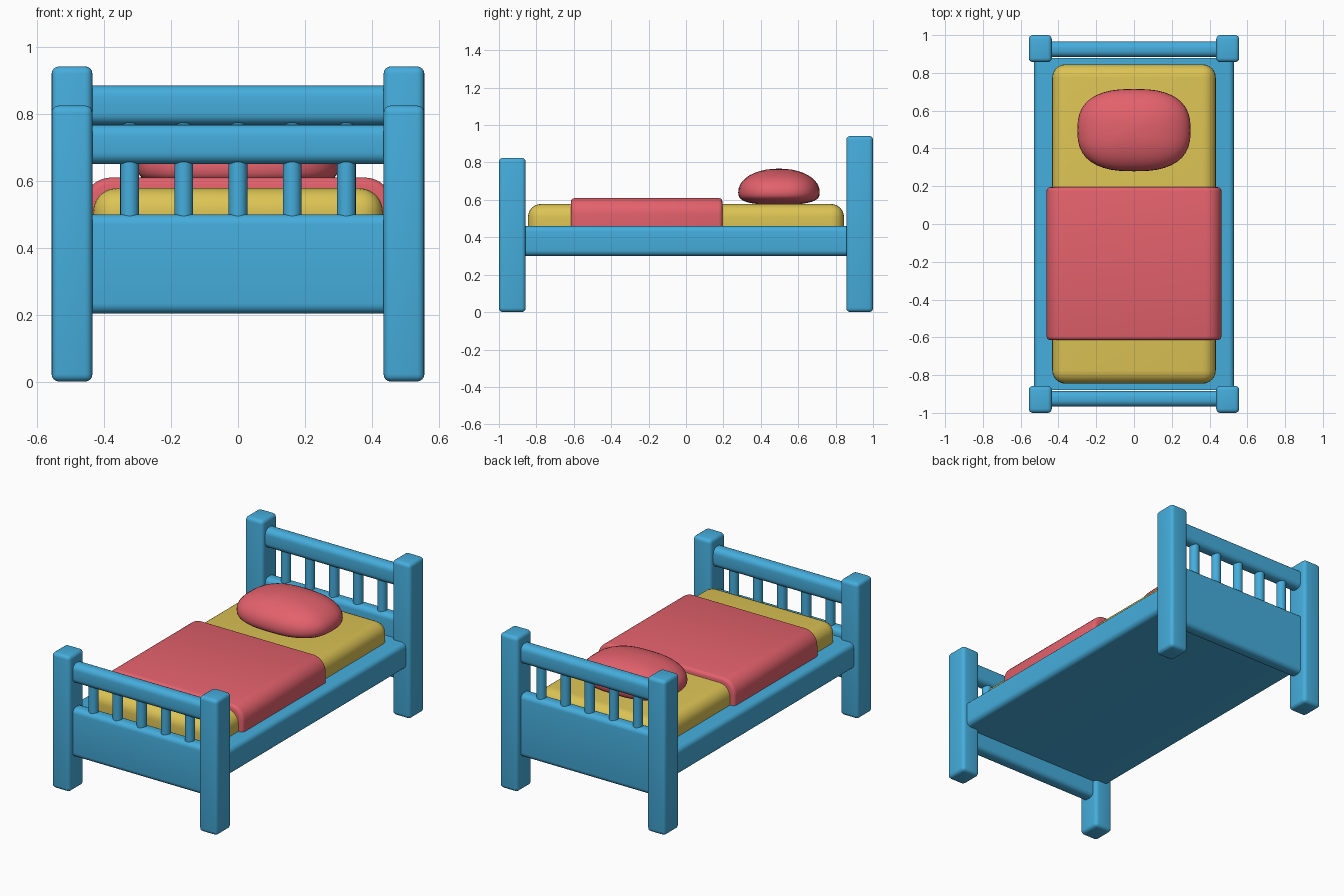
import bpy, bmesh, math

if "Cube" in bpy.data.objects:
    bpy.data.objects.remove(bpy.data.objects["Cube"])

def material(name, rgb):
    m = bpy.data.materials.new(name)
    m.diffuse_color = (*rgb, 1)
    m.use_nodes = True
    m.node_tree.nodes["Principled BSDF"].inputs["Base Color"].default_value = m.diffuse_color
    return m

BLUE = material("blue_paint", (0.06, 0.42, 0.72))
RED = material("red_fabric", (0.77, 0.12, 0.15))
YELLOW = material("yellow_fabric", (0.72, 0.55, 0.09))

def finish(bm, name, mat, angle=40):
    bmesh.ops.recalc_face_normals(bm, faces=bm.faces[:])
    me = bpy.data.meshes.new(name)
    bm.to_mesh(me)
    bm.free()
    ob = bpy.data.objects.new(name, me)
    bpy.context.collection.objects.link(ob)
    me.materials.append(mat)
    bpy.ops.object.select_all(action='DESELECT')
    ob.select_set(True)
    bpy.context.view_layer.objects.active = ob
    bpy.ops.object.shade_smooth_by_angle(angle=math.radians(angle))
    return ob

def bevel(bm, edges, r, seg):
    bmesh.ops.bevel(bm, geom=edges, offset=r, segments=seg, profile=0.5, affect='EDGES', clamp_overlap=True)

def box(name, mat, x, y, z, r=0.02, seg=4, axis=None, end_r=0):
    """Rounded box from ranges; axis limits the rounding to edges along that axis."""
    bm = bmesh.new()
    bmesh.ops.create_cube(bm, size=1)
    for v in bm.verts:
        v.co = [a[0] + (c + 0.5) * (a[1] - a[0]) for c, a in zip(v.co, (x, y, z))]
    edges = [e for e in bm.edges if axis is None
             or abs((e.verts[0].co - e.verts[1].co)[axis]) > 1e-4]
    bevel(bm, edges, r, seg)
    if end_r:
        bm.normal_update()
        bevel(bm, [e for e in bm.edges if e.calc_face_angle(0) > math.radians(60)], end_r, 3)
    return finish(bm, name, mat)

def spindle(name, x, y, z0, z1):
    bm = bmesh.new()
    bmesh.ops.create_cone(bm, cap_ends=True, segments=20, radius1=0.028, radius2=0.028, depth=z1 - z0)
    bmesh.ops.translate(bm, vec=(x, y, (z0 + z1) / 2), verts=bm.verts)
    finish(bm, name, BLUE)

# Headboard and footboard: posts, panel, top rail, spindles
for label, s, post_h, panel_top, rail0, rail1 in (
        ("foot", -1, 0.825, 0.50, 0.65, 0.768),
        ("head", 1, 0.942, 0.587, 0.767, 0.885)):
    py = sorted((s * 0.857, s * 1.0))
    by = sorted((s * 0.883, s * 0.967))
    for side, sx in (("left", -1), ("right", 1)):
        box(f"{label}_{side}_post", BLUE, sorted((sx * 0.435, sx * 0.557)), py, (0, post_h), 0.022)
    box(f"{label}_panel", BLUE, (-0.47, 0.47), by, (0.203, panel_top), 0.03, 5, axis=0)
    box(f"{label}_top_rail", BLUE, (-0.47, 0.47), by, (rail0, rail1), 0.034, 5, axis=0)
    for i in range(5):
        spindle(f"{label}_spindle_{i + 1}", (i - 2) * 0.162, s * 0.925, panel_top - 0.02, rail0 + 0.02)

# Bed base
box("bed_base", BLUE, (-0.53, 0.53), (-0.88, 0.88), (0.30, 0.46), 0.03, 5, axis=1)

# Mattress and blanket
box("mattress", YELLOW, (-0.433, 0.433), (-0.845, 0.845), (0.36, 0.578), 0.07, 6)
box("blanket", RED, (-0.463, 0.463), (-0.615, 0.195), (0.36, 0.61), 0.085, 8, axis=1, end_r=0.02)

# Pillow: sphere squared off in plan, domed on top and flatter below
def spow(v, p):
    return math.copysign(abs(v) ** p, v)

bm = bmesh.new()
bmesh.ops.create_uvsphere(bm, u_segments=40, v_segments=20, radius=1)
for v in bm.verts:
    r = math.hypot(v.co.x, v.co.y)
    up = v.co.z > 0
    e = 0.95 if up else 0.7
    a = math.atan2(v.co.y, v.co.x)
    rr = r ** e
    v.co = (0.30 * rr * spow(math.cos(a), 0.77),
            0.497 + 0.218 * rr * spow(math.sin(a), 0.77),
            0.64 + (0.127 if up else 0.066) * spow(v.co.z, e))
finish(bm, "pillow", RED, 80)
